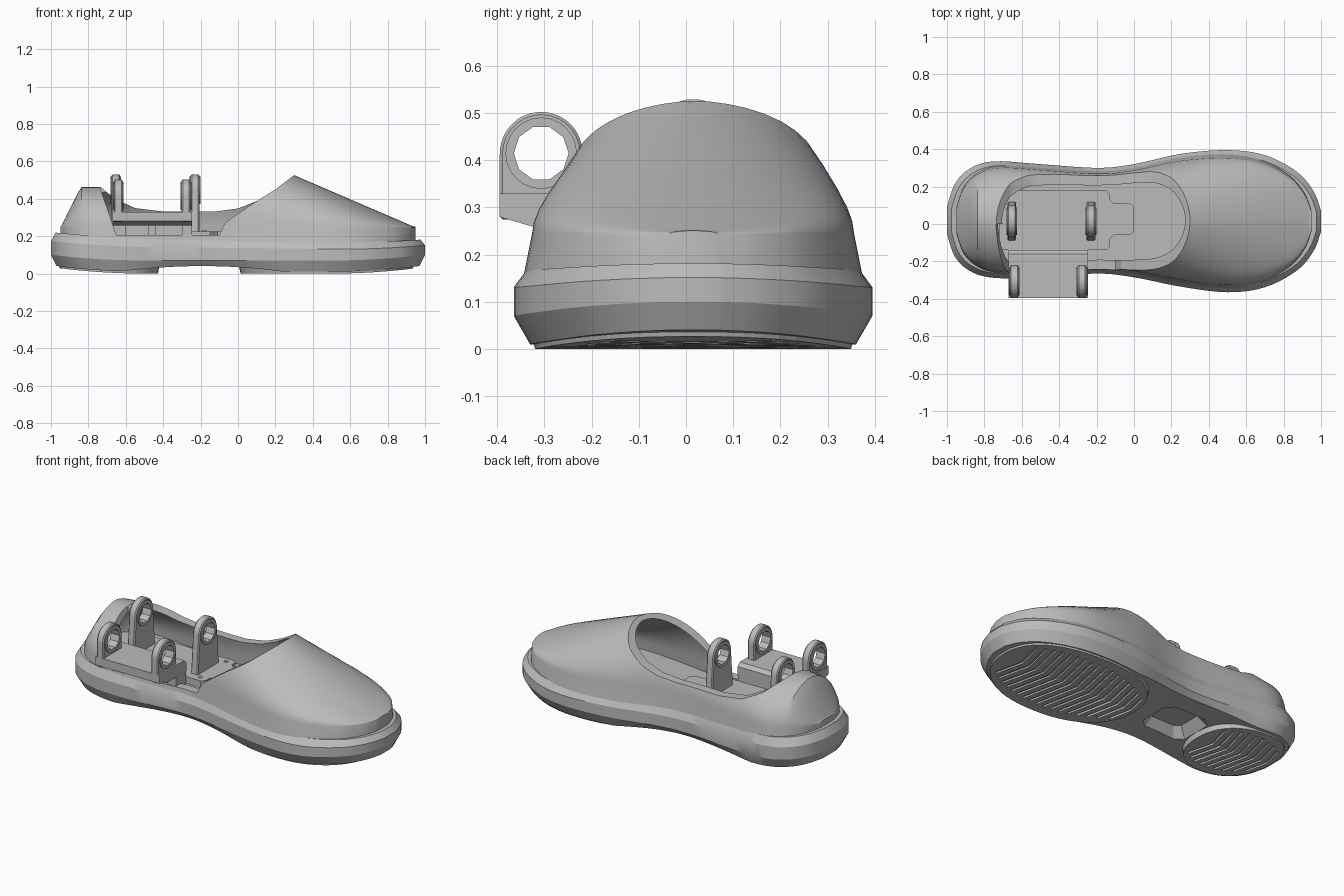
import bpy, bmesh, math

cube = bpy.data.objects.get("Cube")
if cube:
    bpy.data.objects.remove(cube, do_unlink=True)

grey = bpy.data.materials.new("plain grey")
grey.use_nodes = True
grey.diffuse_color = (0.5, 0.5, 0.5, 1)
grey.node_tree.nodes["Principled BSDF"].inputs["Base Color"].default_value = (0.5, 0.5, 0.5, 1)


def finish(name, bm):
    bmesh.ops.recalc_face_normals(bm, faces=bm.faces)
    mesh = bpy.data.meshes.new(name)
    bm.to_mesh(mesh)
    bm.free()
    mesh.materials.append(grey)
    ob = bpy.data.objects.new(name, mesh)
    bpy.context.collection.objects.link(ob)
    return ob


def activate(ob):
    bpy.ops.object.select_all(action='DESELECT')
    ob.select_set(True)
    bpy.context.view_layer.objects.active = ob


def smooth(ob, angle=28):
    activate(ob)
    bpy.ops.object.shade_smooth_by_angle(angle=math.radians(angle))


def cut(ob, cutter):
    mod = ob.modifiers.new("cut", 'BOOLEAN')
    mod.operation, mod.solver, mod.object = 'DIFFERENCE', 'EXACT', cutter
    activate(ob)
    bpy.ops.object.modifier_apply(modifier=mod.name)
    bpy.data.objects.remove(cutter, do_unlink=True)


def loft(name, sections):
    """Skin closed mirrored sections in order; cap the ends with strips."""
    bm = bmesh.new()
    rings = [[bm.verts.new(p) for p in s] for s in sections]
    n = len(rings[0])
    for a, b in zip(rings, rings[1:]):
        for i in range(n):
            j = (i + 1) % n
            bm.faces.new((a[i], a[j], b[j], b[i]))
    for r in (rings[0], rings[-1]):
        for i in range((n - 1) // 2):
            strip = (r[i], r[i + 1], r[n - 2 - i], r[n - 1 - i])
            bm.faces.new(list(dict.fromkeys(strip)))
    return finish(name, bm)


def add_prism(bm, pts, axis, a, b):
    """Extrude a 2D polygon along an axis from a to b."""
    def place(u, v, d):
        return {'x': (d, u, v), 'y': (u, d, v), 'z': (u, v, d)}[axis]
    lo = [bm.verts.new(place(u, v, a)) for u, v in pts]
    hi = [bm.verts.new(place(u, v, b)) for u, v in pts]
    bm.faces.new(lo)
    bm.faces.new(hi)
    for i in range(len(pts)):
        j = (i + 1) % len(pts)
        bm.faces.new((lo[i], lo[j], hi[j], hi[i]))


def prism(name, pts, axis, a, b, bevel=0):
    bm = bmesh.new()
    add_prism(bm, pts, axis, a, b)
    if bevel:
        bmesh.ops.recalc_face_normals(bm, faces=bm.faces)
        bmesh.ops.bevel(bm, geom=bm.edges[:], offset=bevel, segments=1, affect='EDGES')
    return finish(name, bm)


def box(name, x0, x1, y0, y1, z0, z1):
    return prism(name, [(x0, y0), (x1, y0), (x1, y1), (x0, y1)], 'z', z0, z1)


def circle(u, v, r, n=24, sweep=math.tau):
    return [(u + r * math.cos(sweep * i / n), v + r * math.sin(sweep * i / n)) for i in range(n)]


def spline(keys, steps):
    out = []
    for i in range(len(keys) - 1):
        p = [keys[max(0, min(len(keys) - 1, i + k))] for k in (-1, 0, 1, 2)]
        for s in range(steps):
            t = s / steps
            out.append([b + 0.5 * t * (c - a + t * (2*a - 5*b + 4*c - d + t * (3*(b - c) + d - a)))
                        for a, b, c, d in zip(*p)])
    return out + [list(keys[-1])]


def lift(x, z):
    """Upward curl of the toe and heel, fading with height."""
    return 0.035 * (max(0, abs(x) - 0.5) / 0.5) ** 2 * (1 - z / 0.5)


# Foot outline stations: x, right edge, left edge
stations = spline([
    (-1, -.05, .09), (-.96, -.17, .21), (-.88, -.25, .295), (-.75, -.288, .335),
    (-.5, -.285, .32), (-.2, -.265, .30), (0, -.285, .32), (.25, -.335, .375),
    (.5, -.365, .395), (.7, -.338, .368), (.87, -.25, .28), (.96, -.145, .175),
    (1, -.04, .07)], 5)


def edge(s, inset, inset_x):
    mid, half = (s[1] + s[2]) / 2, (s[2] - s[1]) / 2 * (1 - inset / 0.33)
    return s[0] * (1 - inset_x), mid, half


# Sole with a bevelled rim, a raised arch and a recess underneath
sole_sections = []
for s in stations:
    arch = .01 + .03 * max(0, 1 - ((s[0] + .2) / .45) ** 2)
    rims = [(arch, .03), (.07, 0), (.137 - .012 * s[0], 0), (.18 - .02 * s[0], .025)]
    left, right = [], []
    for z, inset in rims:
        x, mid, half = edge(s, inset, inset)
        left.append((x, mid + half, z + lift(x, z)))
        right.append((x, mid - half, z + lift(x, z)))
    sole_sections.append(left + right[::-1])
sole = loft("sole", sole_sections)


def square(x, y, z, r):
    return [(x + a * r, y + b * r * .9, z) for a, b in
            ((1, .7), (.7, 1), (-.7, 1), (-1, .7), (-1, -.7), (-.7, -1), (.7, -1), (1, -.7))]


cut(sole, loft("recess_cutter", [square(-.27, .02, -.01, .185), square(-.27, .02, .09, .105)]))
smooth(sole, 25)


# Tread pads with chevron grooves
def tread(name, cx, cy, rx, ry):
    def ring(scale, z):
        out = []
        for u, v in circle(0, 0, 1, 48):
            x = cx + rx * scale * math.copysign(abs(u) ** .88, u)
            out.append((x, cy + ry * scale * math.copysign(abs(v) ** .88, v), z + lift(x, z)))
        return out
    pad = loft(name, [ring(.98, 0), ring(1, .035)])
    bm = bmesh.new()
    slant, wide, pitch = .07, .016, .048
    for i in range(int(2 * rx / pitch) - 2):
        x = cx - rx + .03 + i * pitch
        u = (x + slant / 2 - cx) / rx
        w = .8 * ry * math.sqrt(max(.05, 1 - u * u))
        k = slant * w / ry
        add_prism(bm, [(x, cy), (x + k, cy + w), (x + k + wide, cy + w), (x + wide, cy),
                       (x + k + wide, cy - w), (x + k, cy - w)], 'z', -.05, .012)
    for v in bm.verts:
        v.co.z += lift(v.co.x, 0)
    cut(pad, finish("groove_cutter", bm))


tread("forefoot_tread", .475, .015, .47, .342)
tread("heel_tread", -.69, .022, .268, .27)


# Upper: hollow domed hull with the foot opening cut out
def crown(x):
    return min(.245 + 2.0 * (x + .95), .462 + max(0, x + .74) * .2, .655 - .43 * x)


def hull(name, inset, inset_x, drop, floor):
    sections = []
    arc = [math.pi * i / 24 for i in range(25)]
    for s in stations:
        x, mid, half = edge(s, inset, inset_x)
        band = .245 - drop
        top = max(crown(x) - drop, band + .006)
        dome = [(x, mid + half * .95 * math.copysign(abs(math.cos(a)) ** 1.14, math.cos(a)),
                 band + (top - band) * abs(math.sin(a)) ** 1.08) for a in arc]
        sections.append([(x, mid + half, floor)] + dome + [(x, mid - half, floor)])
    return loft(name, sections)


upper = hull("upper", .018, .05, 0, .155)
cut(upper, hull("inner_cutter", .075, .09, .03, .1))
left_rim = [(.3, .526), (.2, .45), (.1, .388), (0, .348), (-.12, .332), (-.4, .332),
            (-.55, .35), (-.66, .4), (-.74, .468)]
right_rim = [(.3, .526), (.2, .45), (.1, .388), (0, .32), (-.07, .27), (-.1, .205),
             (-.65, .205), (-.69, .32), (-.74, .468)]
for rim, y0, y1 in ((left_rim, -.001, 1), (right_rim, -1, 0)):
    cut(upper, prism("opening_cutter", rim + [(-.74, .9), (.3, .9)], 'y', y0, y1))
smooth(upper, 25)

# Mounting plate inside the shoe
prism("mount_plate", [(-.72, -.12), (-.70, -.14), (-.15, -.14), (-.13, -.12), (-.13, -.08),
                      (-.11, -.06), (-.02, -.06), (0, -.04), (0, .09), (-.02, .11),
                      (-.11, .11), (-.13, .13), (-.13, .16), (-.15, .18), (-.70, .18),
                      (-.72, .16)], 'z', .15, .225)
for x, y in ((-.35, .145), (-.18, .145), (-.18, -.1)):
    prism("mount_screw", circle(x, y, .012, 12), 'z', .2, .229)

# Side arm: thick slab, inner web and supporting ribs
prism("side_arm", [(-.395, .33), (-.395, .28), (-.32, .258), (-.14, .258), (-.14, .31), (-.16, .33)],
      'x', -.67, -.245)
box("arm_web", -.67, -.245, -.165, -.141, .17, .27)
for x0, x1 in ((-.67, -.6), (-.48, -.44), (-.3, -.245)):
    box("arm_rib", x0, x1, -.24, -.15, .17, .27)


# Pivot lugs: rounded plates with a collar and a bored hole
def lug(name, x, y, z, r, z0, flare, thick):
    arc = circle(y, z, r, 14, math.pi) + [(y - r, z)]
    profile = [(y + r + flare, z0)] + arc + [(y - r - flare, z0)]
    plate = prism(name, profile, 'x', x - thick / 2, x + thick / 2, .006)
    collar = prism(name + "_collar", circle(y, z, r * .86), 'x', x - thick * .62, x + thick * .62)
    for part in (plate, collar):
        cut(part, prism("bore_cutter", circle(y, z, r * .66, 10), 'x', x - .2, x + .2))
        smooth(part)


for x in (-.64, -.278):
    lug("outer_lug", x, -.307, .415, .088, .275, 0, .046)
for x in (-.653, -.23):
    lug("inner_lug", x, .015, .445, .085, .2, .02, .046)
